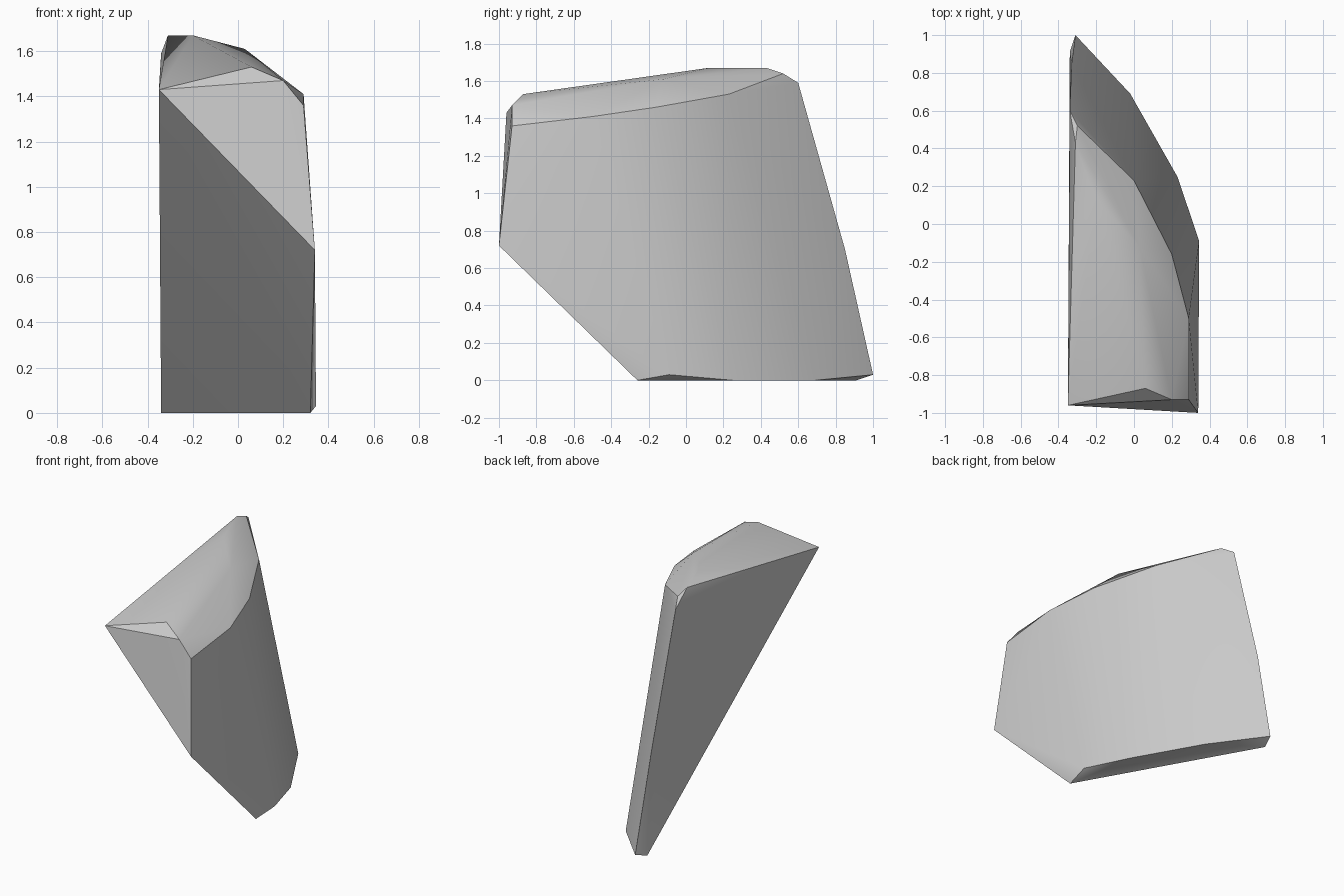
import bpy
import bmesh
import math

default_cube = bpy.data.objects.get("Cube")
if default_cube:
    bpy.data.objects.remove(default_cube, do_unlink=True)


def make_material(name, colour):
    material = bpy.data.materials.new(name)
    material.use_nodes = True
    material.diffuse_color = colour
    material.node_tree.nodes["Principled BSDF"].inputs["Base Color"].default_value = colour
    return material


def make_hull(name, outlines, material, smooth_angle):
    """Wrap a faceted convex solid around a set of outlines."""
    bm = bmesh.new()
    for outline in outlines:
        for point in outline:
            bm.verts.new(point)
    bmesh.ops.convex_hull(bm, input=bm.verts[:], use_existing_faces=False)
    loose = [v for v in bm.verts if not v.link_faces]
    bmesh.ops.delete(bm, geom=loose, context='VERTS')
    bmesh.ops.recalc_face_normals(bm, faces=bm.faces[:])
    mesh = bpy.data.meshes.new(name)
    bm.to_mesh(mesh)
    bm.free()
    mesh.materials.append(material)
    obj = bpy.data.objects.new(name, mesh)
    bpy.context.collection.objects.link(obj)
    bpy.ops.object.select_all(action='DESELECT')
    obj.select_set(True)
    bpy.context.view_layer.objects.active = obj
    bpy.ops.object.shade_smooth_by_angle(angle=smooth_angle)
    return obj


# Foot: curved outer edge with small chips at both ends
foot = [(0.32, -0.26, 0), (0.345, -0.09, 0.03), (0.23, 0.25, 0),
        (-0.02, 0.69, 0), (-0.31, 1, 0.03), (-0.34, 0.91, 0)]

# Middle: overhanging front corner and the bend in the back edge
middle = [(0.34, -1, 0.72), (-0.33, 0.85, 0.7)]

# Rim: upper edge of the curved wall, front to back
rim = [(0.29, -0.93, 1.36), (0.29, -0.5, 1.41), (0.2, -0.16, 1.46),
       (0, 0.23, 1.53), (-0.3, 0.52, 1.64), (-0.34, 0.6, 1.59)]

# Crown: front tip, front chip, then the ridge running back
crown = [(-0.35, -0.96, 1.43), (0.2, -0.93, 1.47), (0.06, -0.87, 1.53),
         (0.03, -0.12, 1.61), (-0.2, 0.12, 1.67), (-0.24, 0.25, 1.67),
         (-0.31, 0.43, 1.67)]

stone_grey = make_material("stone grey", (0.6, 0.6, 0.6, 1))
make_hull("stone_shard", [foot, middle, rim, crown], stone_grey, math.radians(30))
